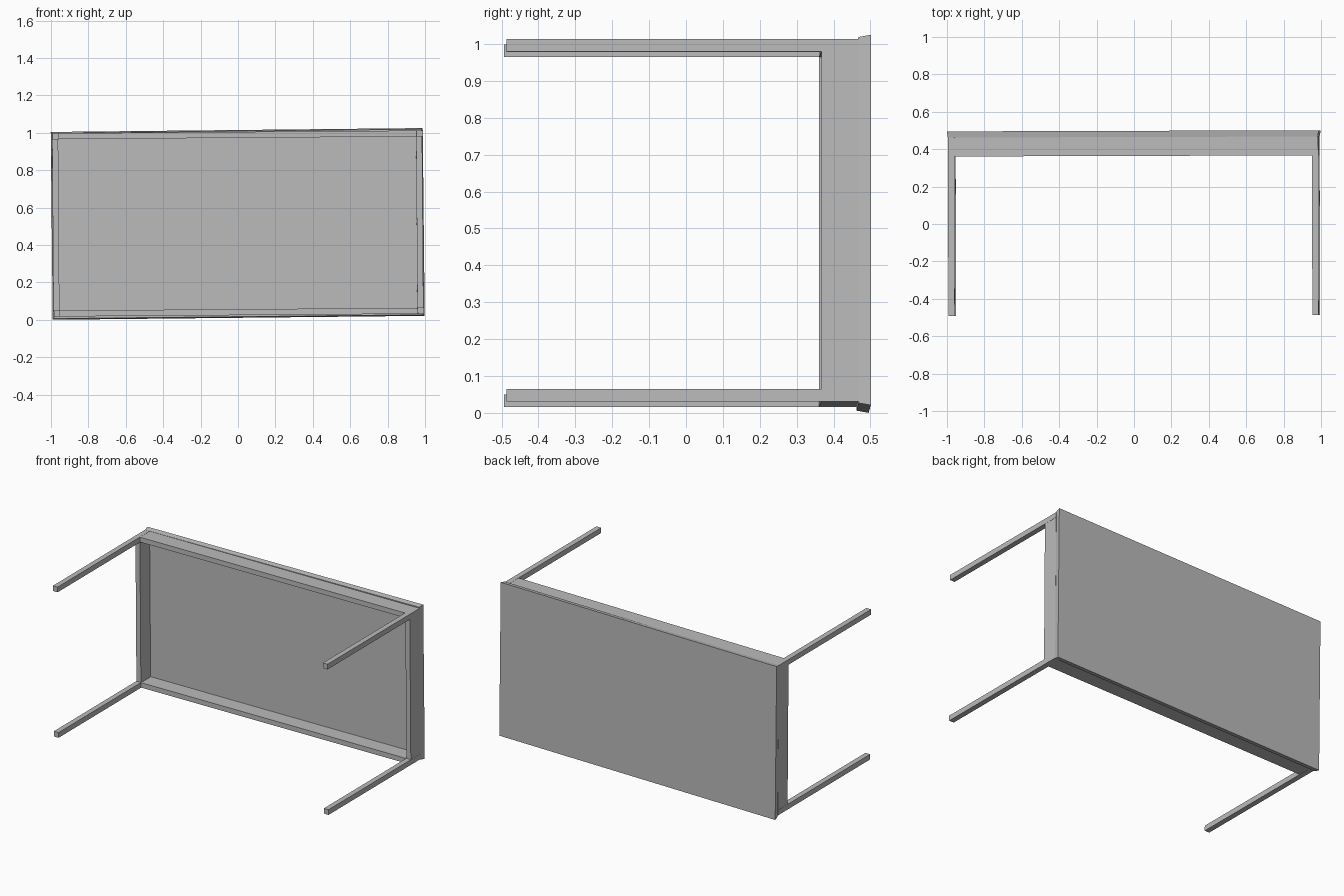
import bpy, bmesh
from mathutils import Matrix, Vector

cube = bpy.data.objects.get("Cube")
if cube:
    bpy.data.objects.remove(cube, do_unlink=True)

grey = bpy.data.materials.new("plain_grey")
grey.use_nodes = True
colour = (0.5, 0.5, 0.5, 1)
grey.diffuse_color = colour
grey.node_tree.nodes["Principled BSDF"].inputs["Base Color"].default_value = colour


def placement(z, tilt):
    # The table lies on its side, leaning very slightly
    return (Matrix.Translation((0, 0, z)) @ Matrix.Rotation(0.003, 4, 'Z')
            @ Matrix.Rotation(-tilt, 4, 'Y'))


def box(name, low, high, place, front_inset=0):
    low, high = Vector(low), Vector(high)
    centre, size = (low + high) / 2, high - low
    bm = bmesh.new()
    bmesh.ops.create_cube(bm, size=1)
    for v in bm.verts:
        inset = front_inset if v.co.y < 0 else 0
        v.co = Vector(centre[i] + v.co[i] * (size[i] - (2 * inset if i != 1 else 0))
                      for i in range(3))
    bm.transform(place)
    mesh = bpy.data.meshes.new(name)
    bm.to_mesh(mesh)
    bm.free()
    mesh.materials.append(grey)
    obj = bpy.data.objects.new(name, mesh)
    bpy.context.collection.objects.link(obj)
    return obj


TOP = placement(0.5125, 0.0105)
FRAME = placement(0.5145, 0.0075)
X, Z, LEG = 0.99, 0.491, 0.034      # outer half sizes of the frame, leg thickness
FOOT, APRON, JOIN = -0.49, 0.364, 0.465

# Tabletop with edges that taper towards the frame
box("tabletop", (-0.9945, JOIN, -0.502), (0.9945, 0.498, 0.502), TOP, 0.006)

# Four legs
for side, sx in (("left", 1), ("right", -1)):
    for level, sz in (("upper", 1), ("lower", -1)):
        cx, cz = sx * (X - LEG / 2), sz * (Z - LEG / 2)
        box(f"{level}_{side}_leg", (cx - LEG / 2, FOOT, cz - LEG / 2),
            (cx + LEG / 2, JOIN, cz + LEG / 2), FRAME)

# Apron boards between the legs
gap, half = 0.001, LEG / 2 - 0.001
for side, s in (("left", 1), ("right", -1)):
    c = s * (X - LEG / 2)
    box(f"{side}_apron", (c - half, APRON, -Z + LEG - gap),
        (c + half, JOIN, Z - LEG + gap), FRAME)
for level, s in (("upper", 1), ("lower", -1)):
    c = s * (Z - LEG / 2)
    box(f"{level}_apron", (-X + LEG - gap, APRON, c - half),
        (X - LEG + gap, JOIN, c + half), FRAME)
